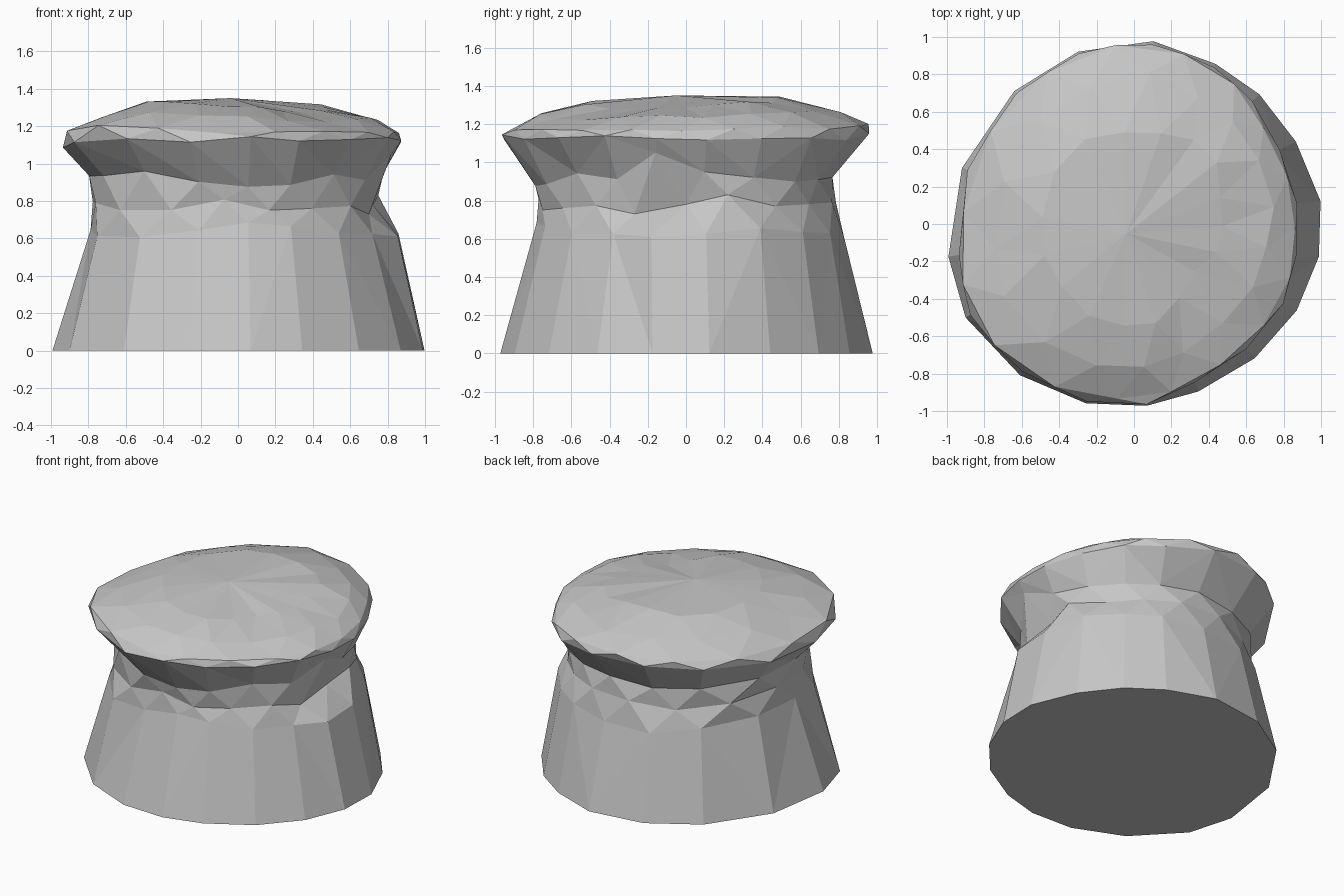
import bpy, bmesh, math, random
from mathutils import Vector

default_cube = bpy.data.objects.get("Cube")
if default_cube:
    bpy.data.objects.remove(default_cube, do_unlink=True)

random.seed(4)

# Directions of the stone's corners, in degrees from +x
CORNERS = (-10, 7, 27, 46, 63, 84, 108, 132, 162, 190, 209, 233, 255, 274, 291, 312, 332)
SIDES = len(CORNERS)

stone = bpy.data.materials.new("grey stone")
stone.use_nodes = True
colour = (0.57, 0.57, 0.57, 1)
stone.diffuse_color = colour
stone.node_tree.nodes["Principled BSDF"].inputs["Base Color"].default_value = colour


def around(values, angle):
    """Blend evenly spaced control values around the circle, starting at +x."""
    place = (angle / math.tau) % 1 * len(values)
    index = int(place)
    blend = (1 - math.cos((place - index) * math.pi)) / 2
    first = values[index % len(values)]
    second = values[(index + 1) % len(values)]
    return first + (second - first) * blend


def add_ring(mesh, radii, heights, twisted=False, rough_radius=0.0, rough_height=0.0):
    """Add one uneven ring of corners; a twisted ring is turned by half a step."""
    ring = []
    for side, corner in enumerate(CORNERS):
        if twisted:
            following = CORNERS[side + 1] if side + 1 < SIDES else CORNERS[0] + 360
            corner = (corner + following) / 2
        angle = math.radians(corner)
        radius = around(radii, angle) + random.uniform(-rough_radius, rough_radius)
        height = around(heights, angle) + random.uniform(-rough_height, rough_height)
        ring.append(mesh.verts.new((radius * math.cos(angle), radius * math.sin(angle), height)))
    return ring, twisted


def bridge(mesh, lower, upper):
    """Join two rings by triangles, with diagonals that follow the twist."""
    (low, low_twist), (high, high_twist) = lower, upper
    for side in range(SIDES):
        following = (side + 1) % SIDES
        a, b, c, d = low[side], low[following], high[following], high[side]
        if low_twist == high_twist:
            rising = random.random() < 0.5
        else:
            rising = low_twist
        if rising:
            triangles = ((a, b, c), (a, c, d))
        else:
            triangles = ((a, b, d), (b, c, d))
        for triangle in triangles:
            mesh.faces.new(triangle)


mesh = bmesh.new()

# Flared stem, from the ground to the neck
base = add_ring(mesh, (1.01, .97, .96, .985, .96, .95, 1, 1.03, 1.01, .975, .955, .985), (0,))
shoulder = add_ring(mesh, (.86, .85, .835, .82, .79, .88, .785, .80),
                    (.62, .64, .62, .63, .66, .62, .67, .65), False, .006, .03)
waist = add_ring(mesh, (.74, .80, .785, .78, .78, .84, .775, .76),
                 (.80, .77, .76, .77, .77, .77, .78, .78), True, .01, .03)

# Overhanging cap with a jagged rim
neck = add_ring(mesh, (.79, .79, .775, .775, .81, .84, .80, .77),
                (.98, .92, .89, .92, .94, .94, .89, .92), False, .01, .03)
rim = add_ring(mesh, (.875, .87, .94, .97, .945, .935, .93, 1, .99, .965, .89, .90),
               (1.12, 1.12, 1.14, 1.12, 1.08, 1.12, 1.13, 1.14), False, .005, .015)
edge = add_ring(mesh, (.865, .85, .93, .96, .93, .91, .91, .99, .97, .94, .88, .885),
                (1.17, 1.18, 1.21, 1.165, 1.165, 1.2, 1.17, 1.17), True, .005, .01)

# Low, uneven crown, high at the back and falling towards the front left
slope = add_ring(mesh, (.74, .75, .80, .73, .73, .80, .78, .71),
                 (1.24, 1.265, 1.27, 1.25, 1.25, 1.27, 1.245, 1.225), False, .02, .01)
crown = add_ring(mesh, (.46, .56, .5, .5, .5, .52, .55, .43),
                 (1.295, 1.315, 1.34, 1.325, 1.325, 1.325, 1.31, 1.28), True, .025, .008)

rings = (base, shoulder, waist, neck, rim, edge, slope, crown)

# Sloping ledge in the stem on the left side, with a notch at its front end
shoulder[0][0].co = Vector((.855, -.18, .61))
waist[0][-1].co = Vector((.70, -.27, .73))
waist[0][0].co = Vector((.72, 0, .78))
waist[0][1].co = Vector((.75, .22, .83))
neck[0][0].co = Vector((.82, -.16, 1.05))

for lower, upper in zip(rings, rings[1:]):
    bridge(mesh, lower, upper)

# Flat underside and the peak of the crown
mesh.faces.new(list(reversed(base[0])))
peak = mesh.verts.new((-.04, -.05, 1.35))
for side in range(SIDES):
    mesh.faces.new((crown[0][side], crown[0][(side + 1) % SIDES], peak))

bmesh.ops.recalc_face_normals(mesh, faces=mesh.faces[:])
data = bpy.data.meshes.new("capped_rock")
mesh.to_mesh(data)
mesh.free()
data.materials.append(stone)
rock = bpy.data.objects.new("capped_rock", data)
bpy.context.collection.objects.link(rock)
